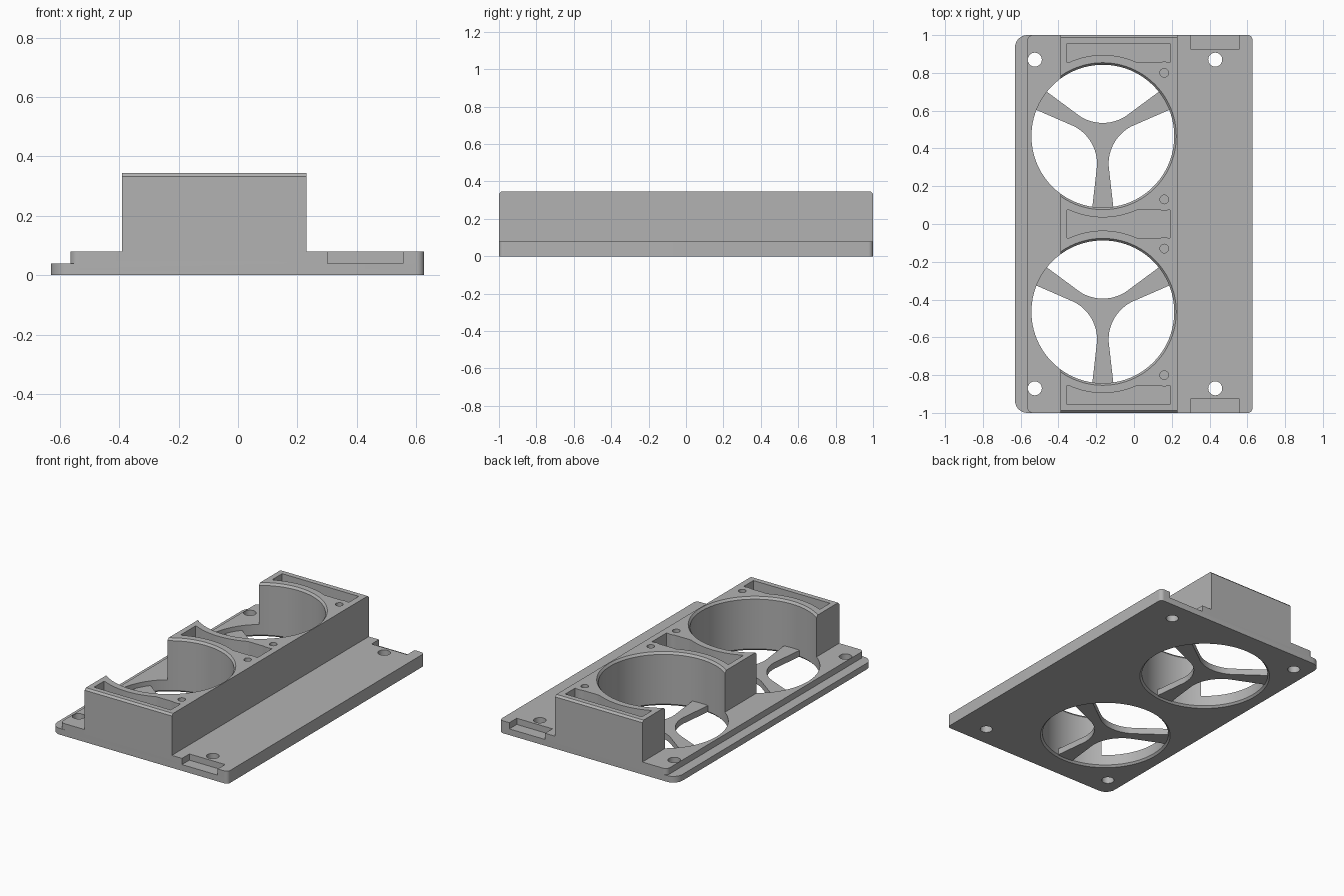
import bpy, bmesh, math
from mathutils import Vector

default = bpy.data.objects.get("Cube")
if default:
    bpy.data.objects.remove(default, do_unlink=True)

grey = bpy.data.materials.new("neutral grey plastic")
grey.use_nodes = True
COLOUR = (0.45, 0.45, 0.45, 1)
grey.diffuse_color = COLOUR
grey.node_tree.nodes["Principled BSDF"].inputs["Base Color"].default_value = COLOUR

HOLE_X, HOLE_Y, HOLE_R = -0.165, 0.465, 0.378
HEIGHT, PLATE, LEDGE = 0.345, 0.08, 0.04


def loft(name, rings):
    """Closed solid through matching rings of 3D points."""
    bm = bmesh.new()
    loops = [[bm.verts.new(p) for p in ring] for ring in rings]
    n = len(loops[0])
    for low, high in zip(loops, loops[1:]):
        for i in range(n):
            j = (i + 1) % n
            bm.faces.new((low[i], low[j], high[j], high[i]))
    bm.faces.new(loops[0][::-1])
    bm.faces.new(loops[-1])
    bmesh.ops.recalc_face_normals(bm, faces=bm.faces)
    mesh = bpy.data.meshes.new(name)
    bm.to_mesh(mesh)
    bm.free()
    mesh.materials.append(grey)
    ob = bpy.data.objects.new(name, mesh)
    bpy.context.collection.objects.link(ob)
    return ob


def prism(name, outline, z0, z1):
    return loft(name, [[(x, y, z) for x, y in outline] for z in (z0, z1)])


def arc(cx, cy, r, a0, a1, n):
    return [(cx + r * math.cos(math.radians(a0 + (a1 - a0) * i / n)),
             cy + r * math.sin(math.radians(a0 + (a1 - a0) * i / n))) for i in range(n + 1)]


def lathe(name, x, y, profile, sides):
    """Upright round solid from (radius, height) pairs."""
    return loft(name, [[(px, py, z) for px, py in arc(x, y, r, 0, 360, sides)[:-1]]
                       for r, z in profile])


def rounded(x0, x1, y, r_left, r_right):
    return (arc(x1 - r_right, y - r_right, r_right, 0, 90, 8)
            + arc(x0 + r_left, y - r_left, r_left, 90, 180, 8)
            + arc(x0 + r_left, r_left - y, r_left, 180, 270, 8)
            + arc(x1 - r_right, r_right - y, r_right, 270, 360, 8))


def combine(body, tool, operation):
    mod = body.modifiers.new("combine", "BOOLEAN")
    mod.operation, mod.solver, mod.object = operation, "EXACT", tool
    bpy.context.view_layer.objects.active = body
    bpy.ops.object.modifier_apply(modifier=mod.name)
    bpy.data.objects.remove(tool, do_unlink=True)


def finish(ob):
    bpy.ops.object.select_all(action="DESELECT")
    ob.select_set(True)
    bpy.context.view_layer.objects.active = ob
    bpy.ops.object.shade_smooth_by_angle(angle=math.radians(30))


# Base plate with a low ledge along one long side
body = prism("fan_mount_body", rounded(-0.63, 0.627, 1, 0.065, 0.025), 0, LEDGE)
combine(body, prism("upper_plate", rounded(-0.565, 0.627, 1, 0.03, 0.025), 0.02, PLATE), "UNION")

# Tall housing with chamfered ends
c = 0.012
section = [(-1, 0.05), (1, 0.05), (1, HEIGHT - c), (1 - c, HEIGHT), (c - 1, HEIGHT), (-1, HEIGHT - c)]
combine(body, loft("housing", [[(x, y, z) for y, z in section] for x in (-0.39, 0.23)]), "UNION")


def pocket_outline(y_edge, inner, side):
    """Edge at y_edge, other edge following the fan bore and the screw boss."""
    xs = [-0.355 + 0.545 * i / 48 for i in range(49)]
    curve = []
    for x in xs:
        d = max(inner, math.sqrt(0.43 ** 2 - (x - HOLE_X) ** 2))
        if abs(x - 0.16) < 0.06:
            d = max(d, 0.335 + math.sqrt(0.06 ** 2 - (x - 0.16) ** 2))
        curve.append((x, HOLE_Y + side * d))
    return curve + [(0.19, y_edge), (-0.355, y_edge)]


for s in (-1, 1):
    # Fan bores, chamfered at both rims
    bore = [(HOLE_R + 0.013, -0.01), (HOLE_R + 0.012, 0), (HOLE_R, 0.012),
            (HOLE_R, HEIGHT - 0.014), (HOLE_R + 0.011, HEIGHT), (HOLE_R + 0.011, HEIGHT + 0.02)]
    combine(body, lathe("bore_cutter", HOLE_X, s * HOLE_Y, bore, 96), "DIFFERENCE")
    # Pockets at the housing ends
    end = [(x, s * y) for x, y in pocket_outline(0.955, 0.39, 1)]
    combine(body, prism("end_pocket_cutter", end, PLATE, 0.4), "DIFFERENCE")
    # Screw holes in the bosses
    for y in (0.13, 0.80):
        combine(body, lathe("boss_hole_cutter", 0.16, s * y, [(0.023, 0.12), (0.023, 0.4)], 24), "DIFFERENCE")
    # Mounting holes through the plate
    for x in (-0.525, 0.43):
        combine(body, lathe("mount_hole_cutter", x, s * 0.87, [(0.037, -0.1), (0.037, 0.2)], 32), "DIFFERENCE")
    # Shallow notches in the plate ends
    notch = [(0.302, s * 0.925), (0.556, s * 0.925), (0.556, s * 1.1), (0.302, s * 1.1)]
    combine(body, prism("notch_cutter", notch, LEDGE, 0.2), "DIFFERENCE")

# Middle pocket between the two bores
half = pocket_outline(0, 0.39, -1)[:49]
middle = half + [(x, -y) for x, y in reversed(half)]
combine(body, prism("middle_pocket_cutter", middle, PLATE, 0.4), "DIFFERENCE")
finish(body)

# Three-armed spider in each bore
outline = []
for axis in (30, 150, 270):
    outline += arc(0, 0, HOLE_R + 0.005, axis - 8.4, axis + 8.4, 6)
    a = math.radians(axis + 60)
    u, v = Vector((math.cos(a), math.sin(a))), Vector((-math.sin(a), math.cos(a)))
    for along, across in arc(0.295, 0, 0.225, 212, 148, 16):
        p = u * along + v * across
        outline.append((p.x, p.y))
for label, s in (("front", -1), ("back", 1)):
    spider = prism(label + "_bore_spider",
                   [(HOLE_X + x, s * HOLE_Y + y) for x, y in outline], 0.01, 0.05)
    finish(spider)
